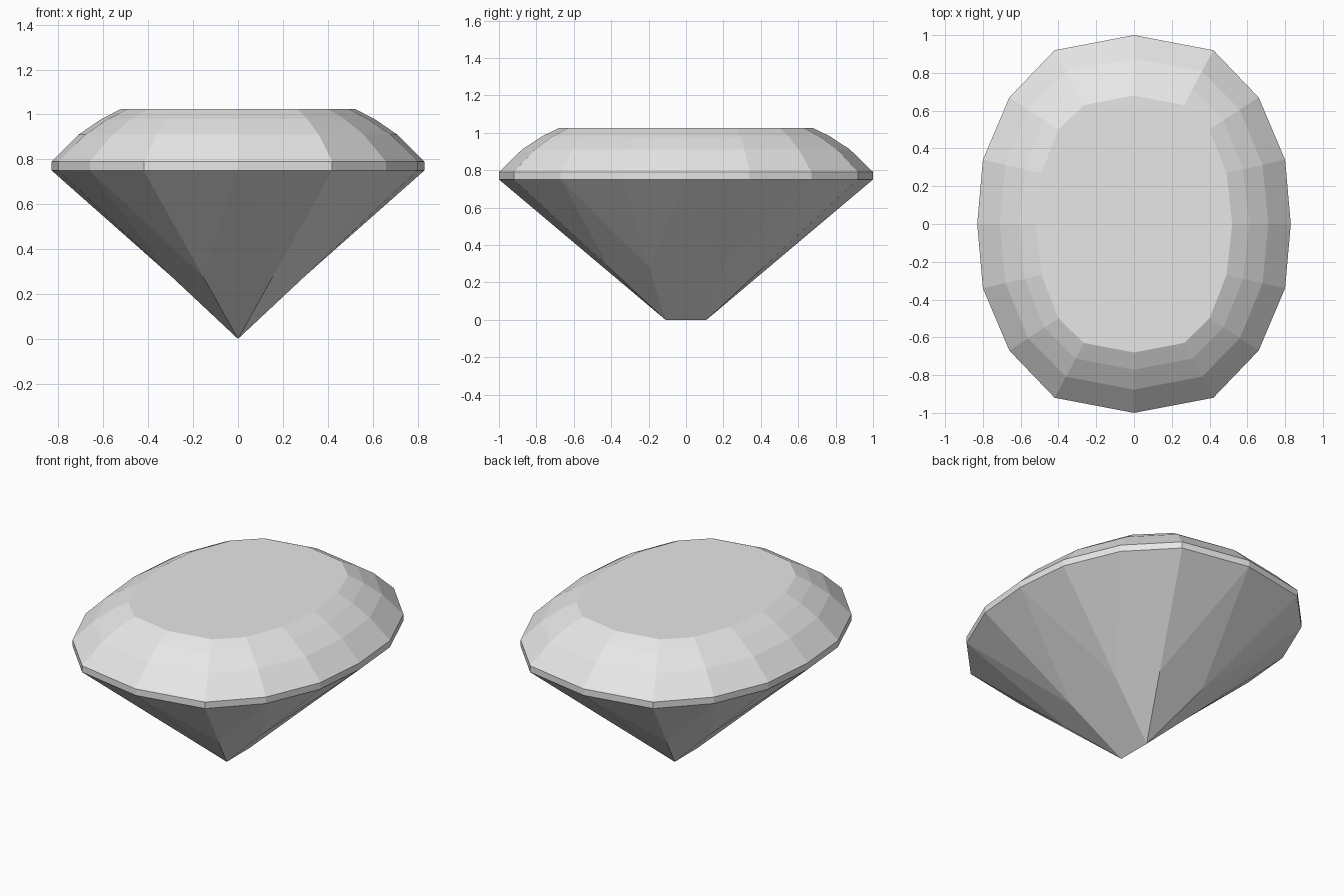
import bpy, bmesh
from mathutils import Vector

cube = bpy.data.objects.get("Cube")
if cube:
    bpy.data.objects.remove(cube, do_unlink=True)

mat = bpy.data.materials.new("pale_grey_gem")
mat.use_nodes = True
colour = (0.8, 0.8, 0.8, 1)
mat.diffuse_color = colour
mat.node_tree.nodes["Principled BSDF"].inputs["Base Color"].default_value = colour


def full_outline(quarter):
    """Mirror a quarter outline (from +y round to +x) into a closed loop."""
    right = quarter + [(x, -y) for x, y in quarter[-2::-1]]
    return [Vector(p) for p in right + [(-x, y) for x, y in right[-2:0:-1]]]


girdle = full_outline([(0, 1), (0.42, 0.92), (0.66, 0.67), (0.80, 0.34), (0.83, 0)])
table = full_outline([(0, 0.68), (0.265, 0.63), (0.40, 0.50), (0.49, 0.27), (0.52, 0)])
count = len(girdle)
bm = bmesh.new()


def ring(t, z):
    return [bm.verts.new((*g.lerp(p, t), z)) for g, p in zip(girdle, table)]


# Girdle band and stepped crown
steps = [(0, 0.75), (0, 0.79), (0.385, 0.91), (0.715, 0.98), (1, 1.025)]
rings = [ring(t, z) for t, z in steps]
for low, high in zip(rings, rings[1:]):
    for i in range(count):
        j = (i + 1) % count
        bm.faces.new((low[i], low[j], high[j], high[i]))
bm.faces.new(rings[-1])

# Pavilion: kite facets meeting on a short keel, with triangles between them
base = rings[0]
keel = {s: bm.verts.new((0, 0.11 * s, 0)) for s in (1, -1)}
mid = {}
for i in range(1, count, 2):
    end = keel[1 if girdle[i].y > 0 else -1]
    mid[i] = bm.verts.new(end.co.lerp(base[i].co, 0.37))
for i in range(0, count, 2):
    before, after = (i - 1) % count, i + 1
    ends = [keel[1 if girdle[k].y > 0 else -1] for k in (before, after)]
    tips = ends if ends[0] != ends[1] else ends[:1]
    bm.faces.new([base[i], mid[before], *tips, mid[after]])
    bm.faces.new((base[before], mid[before], base[i]))
    bm.faces.new((base[i], mid[after], base[after]))

bmesh.ops.recalc_face_normals(bm, faces=bm.faces)
mesh = bpy.data.meshes.new("oval_gem")
bm.to_mesh(mesh)
bm.free()
mesh.materials.append(mat)
bpy.context.collection.objects.link(bpy.data.objects.new("oval_gem", mesh))
